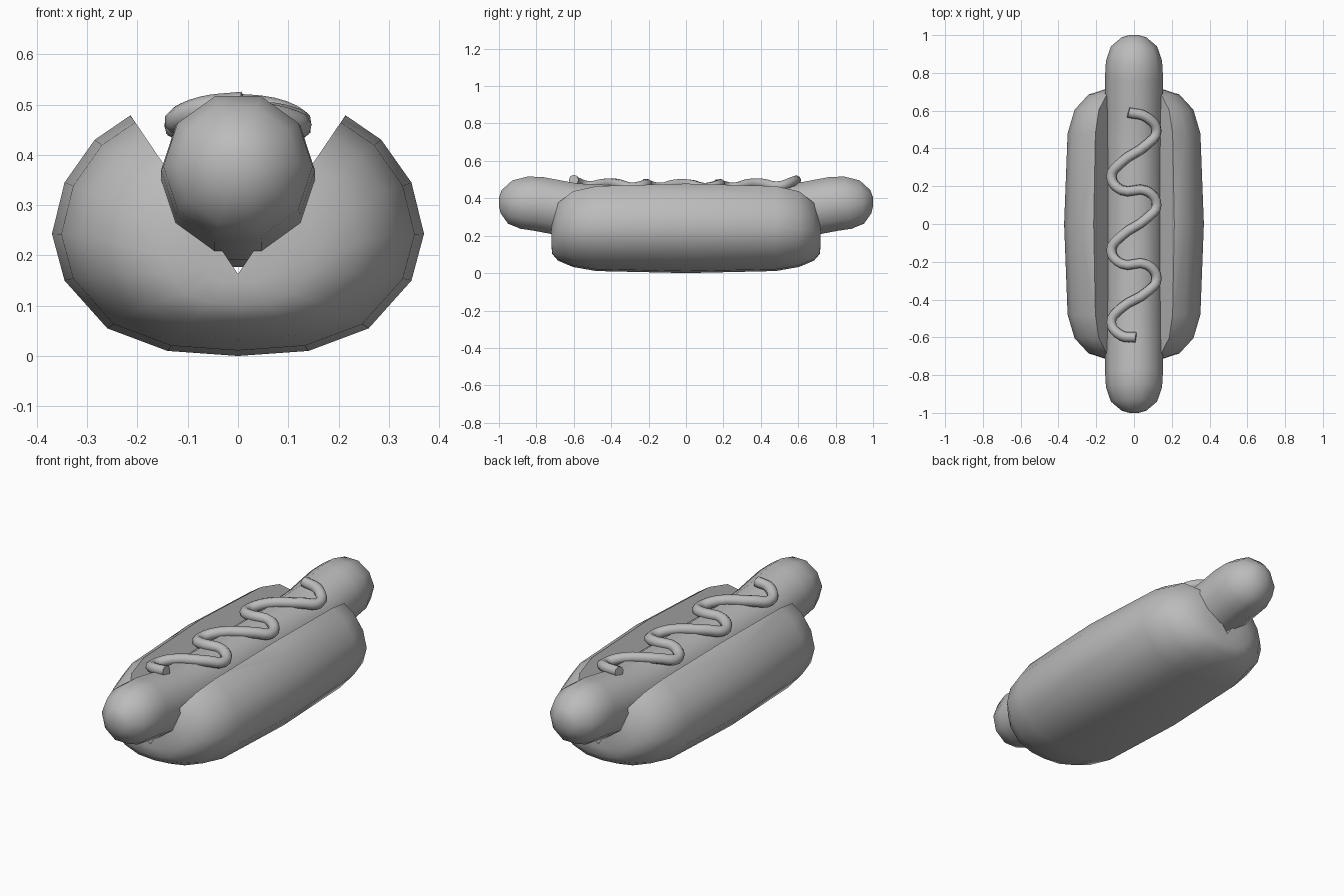
import bpy
import bmesh
from math import cos, sin, radians
from mathutils import Vector

default_cube = bpy.data.objects.get("Cube")
if default_cube:
    bpy.data.objects.remove(default_cube, do_unlink=True)

grey = bpy.data.materials.new("plain_grey")
grey.use_nodes = True
colour = (0.5, 0.5, 0.5, 1)
grey.diffuse_color = colour
grey.node_tree.nodes["Principled BSDF"].inputs["Base Color"].default_value = colour


def activate(obj):
    bpy.ops.object.select_all(action='DESELECT')
    obj.select_set(True)
    bpy.context.view_layer.objects.active = obj


def loft(name, section, stations):
    """Sweep a section along y; stations are (y, z, scale, slope)."""
    bm = bmesh.new()
    rings = []
    for y, z, scale, slope in stations:
        up = Vector((0, -slope, 1)).normalized()
        centre = Vector((0, y, z))
        rings.append([bm.verts.new(centre + Vector((u * scale, 0, 0)) + up * v * scale)
                      for u, v in section])
    n = len(section)
    for a, b in zip(rings, rings[1:]):
        for i in range(n):
            j = (i + 1) % n
            bm.faces.new((a[i], a[j], b[j], b[i]))
    bm.faces.new(rings[0])
    bm.faces.new(rings[-1])
    bmesh.ops.recalc_face_normals(bm, faces=bm.faces)
    mesh = bpy.data.meshes.new(name)
    bm.to_mesh(mesh)
    bm.free()
    mesh.materials.append(grey)
    obj = bpy.data.objects.new(name, mesh)
    bpy.context.collection.objects.link(obj)
    return obj


def smooth(obj, angle):
    activate(obj)
    bpy.ops.object.shade_smooth_by_angle(angle=radians(angle))


def both_ends(half):
    """Mirror stations listed from the middle to the back."""
    front = [(-y, z, s, -t) for y, z, s, t in reversed(half) if y > 0]
    return front + half


# Bun: rounded loaf with a V-shaped slot along the top
mid_z = 0.22
right = [(0.14, -0.21), (0.26, -0.165), (0.345, -0.07), (0.37, 0.023),
         (0.345, 0.125), (0.285, 0.21), (0.215, 0.258), (0.1, 0.28)]
loaf = [(0, -0.22)] + right + [(0, 0.285)] + [(-u, v) for u, v in reversed(right)]
bun = loft("bun", loaf, both_ends([
    (0, mid_z, 1, 0), (0.48, mid_z, 0.95, 0), (0.605, mid_z, 0.85, 0),
    (0.685, 0.21, 0.65, 0), (0.715, 0.19, 0.4, 0), (0.72, 0.19, 0.2, 0)]))

slot = loft("slot_cutter", [(0, 0.163), (0.3, 0.606), (-0.3, 0.606)],
            [(-1, 0, 1, 0), (1, 0, 1, 0)])
slot.hide_render = True
cut = bun.modifiers.new("slot", 'BOOLEAN')
cut.operation = 'DIFFERENCE'
cut.solver = 'EXACT'
cut.object = slot
activate(bun)
bpy.ops.object.modifier_apply(modifier=cut.name)
bpy.data.objects.remove(slot, do_unlink=True)
smooth(bun, 45)

# Sausage: ten-sided tube with upturned rounded ends
radius = 0.153
decagon = [(radius * cos(radians(a)), radius * sin(radians(a))) for a in range(0, 360, 36)]
sausage = loft("sausage", decagon, both_ends([
    (0, 0.322, 1, 0), (0.35, 0.322, 1, 0.02), (0.6, 0.335, 1, 0.14),
    (0.79, 0.37, 1, 0.2), (0.865, 0.377, 0.97, 0.15),
    (0.94, 0.38, 0.8, 0.1), (0.988, 0.382, 0.43, 0.05), (1, 0.382, 0.16, 0)]))
smooth(sausage, 60)

# Sauce: round bead snaking along the top of the sausage
path = [(-0.03, 0.59)]
for i, y in enumerate((0.49, 0.25, 0.1, -0.14, -0.29, -0.52)):
    side = -1 if i % 2 else 1
    path += [(side * 0.068, y + 0.075), (side * 0.12, y), (side * 0.068, y - 0.07)]
path.append((0.01, -0.6))

curve = bpy.data.curves.new("sauce", 'CURVE')
curve.dimensions = '3D'
curve.resolution_u = 4
curve.bevel_depth = 0.027
curve.bevel_resolution = 2
curve.use_fill_caps = True
spline = curve.splines.new('BEZIER')
spline.bezier_points.add(len(path) - 1)
for point, (x, y) in zip(spline.bezier_points, path):
    point.co = (x, y, 0.481 - 1.7 * x * x + 0.018 * (y / 0.6) ** 4)
    point.handle_left_type = point.handle_right_type = 'AUTO'
curve.materials.append(grey)
sauce = bpy.data.objects.new("sauce", curve)
bpy.context.collection.objects.link(sauce)
activate(sauce)
bpy.ops.object.convert(target='MESH')
smooth(bpy.context.view_layer.objects.active, 50)
